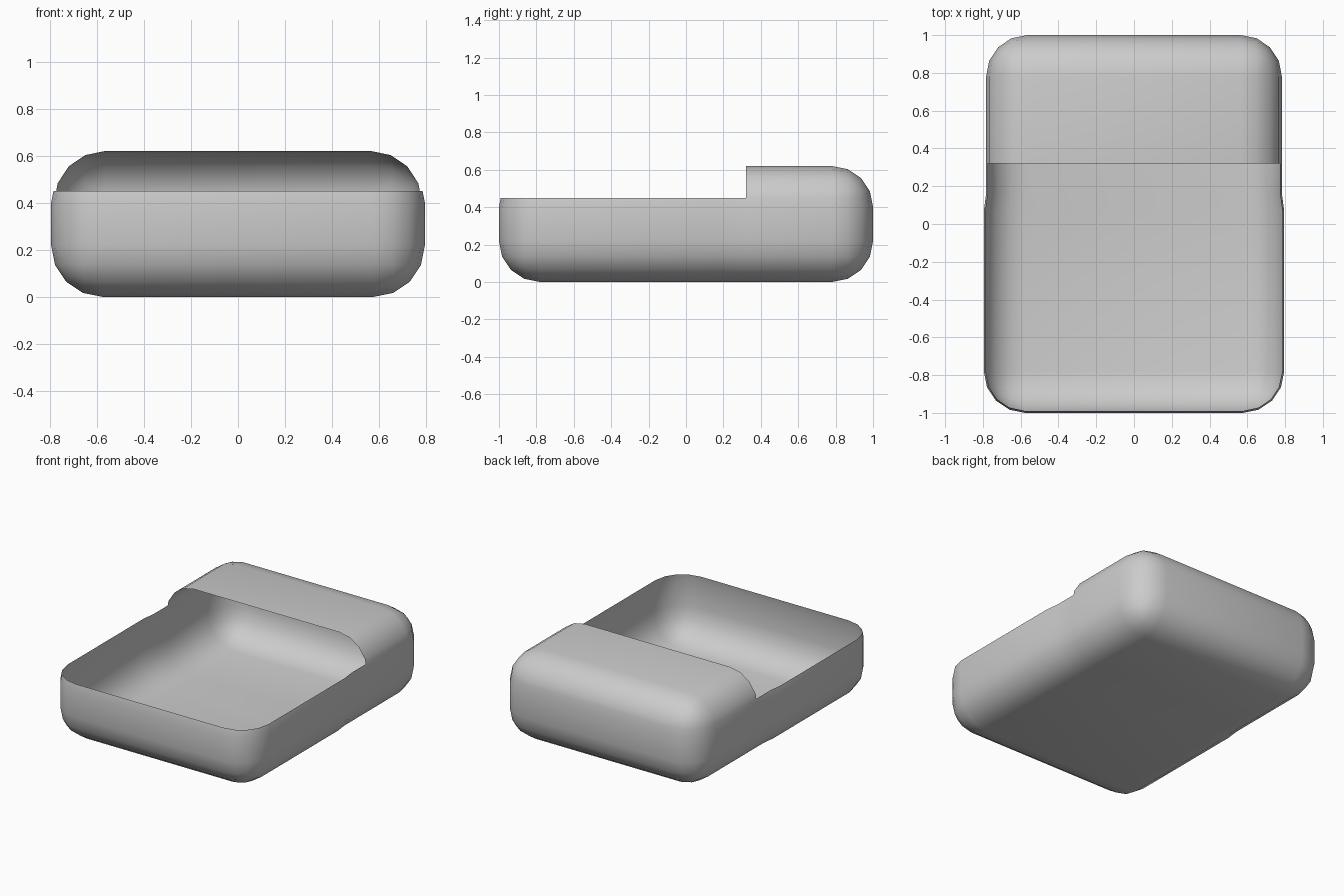
import bpy, bmesh
from mathutils import Matrix

if "Cube" in bpy.data.objects:
    bpy.data.objects.remove(bpy.data.objects["Cube"])

W, L, H, R = 1.59, 2.0, 0.62, 0.22   # outer size and corner radius
RIM, HOOD_Y = 0.45, 0.32             # height of open rim, front edge of hood

# rounded box
bm = bmesh.new()
bmesh.ops.create_cube(bm, size=1, matrix=Matrix.Translation((0, 0, H / 2)) @ Matrix.Diagonal((W, L, H, 1)))
bmesh.ops.bevel(bm, geom=bm.edges[:], offset=R, offset_type='OFFSET', segments=4,
                profile=0.5, affect='EDGES', clamp_overlap=True)


def slice_at(co, no):
    bmesh.ops.bisect_plane(bm, geom=bm.verts[:] + bm.edges[:] + bm.faces[:],
                           dist=1e-5, plane_co=co, plane_no=no)


# cut lines for the side step, the hood edge and the rim
for y in (0.07, 0.16, HOOD_Y):
    slice_at((0, y, 0), (0, 1, 0))
slice_at((0, 0, RIM), (0, 0, 1))

# open the top in front of the hood
opening = []
for f in bm.faces:
    c = f.calc_center_median()
    if c.z > RIM + 1e-4 and c.y < HOOD_Y:
        opening.append(f)
bmesh.ops.delete(bm, geom=opening, context='FACES')

# the rear part is slightly narrower than the tray
for v in bm.verts:
    if v.co.y > 0.15:
        v.co.x *= 0.985

bmesh.ops.recalc_face_normals(bm, faces=bm.faces[:])
for f in bm.faces:
    f.smooth = True
mesh = bpy.data.meshes.new("hooded_tray")
bm.to_mesh(mesh)
bm.free()
bpy.context.collection.objects.link(bpy.data.objects.new("hooded_tray", mesh))
